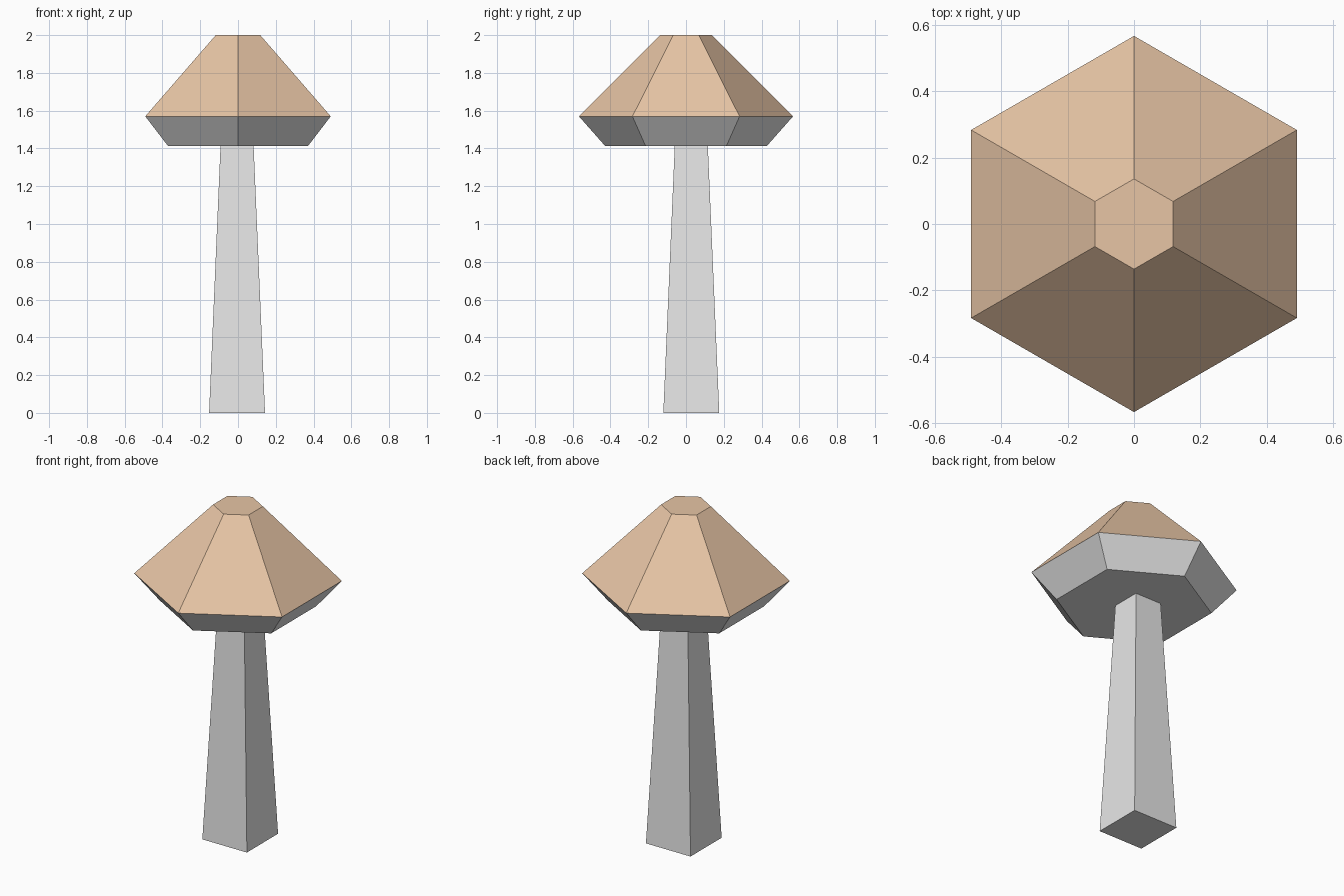
import bpy, bmesh, math

if "Cube" in bpy.data.objects:
    bpy.data.objects.remove(bpy.data.objects["Cube"])


def material(name, rgb):
    m = bpy.data.materials.new(name)
    m.diffuse_color = (*rgb, 1.0)
    m.use_nodes = True
    m.node_tree.nodes["Principled BSDF"].inputs["Base Color"].default_value = m.diffuse_color
    return m


TAN = material("tan cap", (0.886, 0.618, 0.418))
GREY = material("pale grey", (0.80, 0.80, 0.80))


def lofted(name, sides, start, rings, centre, mats):
    """Closed flat-faced solid through rings of (radius, z)."""
    bm = bmesh.new()
    loops = []
    for r, z in rings:
        loops.append([bm.verts.new((centre[0] + r * math.cos(start + 2 * math.pi * i / sides),
                                    centre[1] + r * math.sin(start + 2 * math.pi * i / sides), z))
                      for i in range(sides)])
    for a, b in zip(loops, loops[1:]):
        for i in range(sides):
            j = (i + 1) % sides
            bm.faces.new((a[i], a[j], b[j], b[i]))
    bm.faces.new(loops[0][::-1])
    bm.faces.new(loops[-1])
    bm.normal_update()
    me = bpy.data.meshes.new(name)
    bm.to_mesh(me)
    bm.free()
    for m in mats:
        me.materials.append(m)
    ob = bpy.data.objects.new(name, me)
    bpy.context.collection.objects.link(ob)
    return ob


# Square tapered stem, slightly off centre
lofted("stem", 4, math.pi / 4,
       [(0.148 * math.sqrt(2), 0.0), (0.0875 * math.sqrt(2), 1.413)],
       (-0.005, 0.028), [GREY])

# Six-sided cap: tan above the rim, grey below
cap = lofted("cap", 6, math.pi / 2,
             [(0.428, 1.413), (0.567, 1.57), (0.136, 2.0)],
             (0, 0), [TAN, GREY])
for f in cap.data.polygons:
    f.material_index = 1 if f.normal.z < 0 else 0
